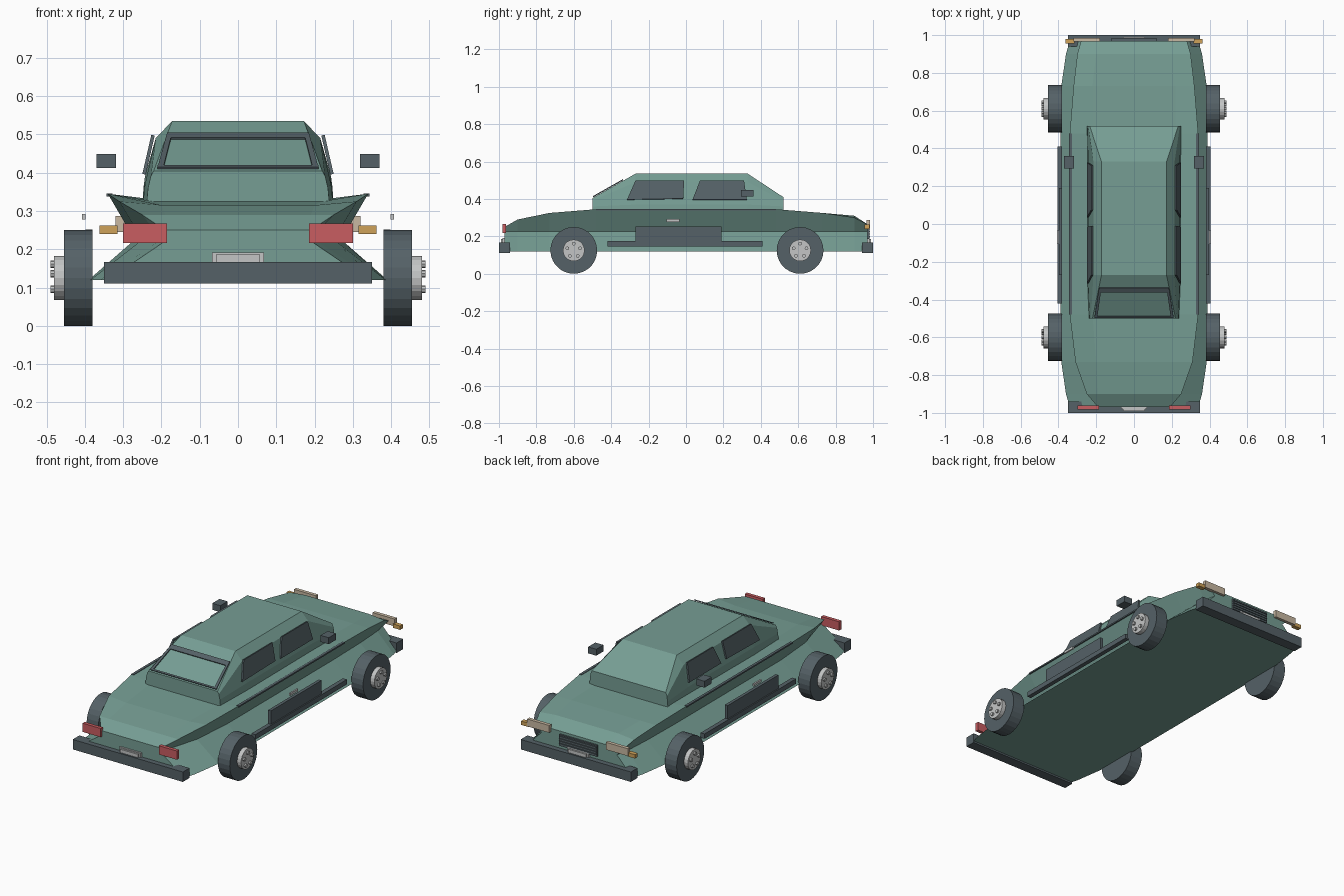
import bpy, bmesh, math
from mathutils import Vector

cube = bpy.data.objects.get("Cube")
if cube:
    bpy.data.objects.remove(cube, do_unlink=True)


def material(name, r, g, b):
    m = bpy.data.materials.new(name)
    m.use_nodes = True
    m.diffuse_color = (r, g, b, 1)
    node = next(n for n in m.node_tree.nodes if n.type == 'BSDF_PRINCIPLED')
    node.inputs["Base Color"].default_value = (r, g, b, 1)
    return m


PAINT = material("sea_green_paint", .18, .34, .295)
DARK = material("slate_grey", .09, .12, .135)
METAL = material("light_grey_metal", .55, .56, .56)
RED = material("tail_red", .58, .11, .12)
AMBER = material("indicator_amber", .62, .36, .10)
LAMP = material("lamp_cream", .58, .48, .36)


def finish(name, bm, mat):
    bmesh.ops.recalc_face_normals(bm, faces=bm.faces)
    mesh = bpy.data.meshes.new(name)
    bm.to_mesh(mesh)
    bm.free()
    mesh.materials.append(mat)
    ob = bpy.data.objects.new(name, mesh)
    bpy.context.collection.objects.link(ob)
    return ob


def box(name, mat, x, y, z):
    """Box from (min, max) ranges."""
    bm = bmesh.new()
    bmesh.ops.create_cube(bm, size=1)
    for v in bm.verts:
        v.co = [(r[0] + r[1]) / 2 + c * (r[1] - r[0]) for r, c in zip((x, y, z), v.co)]
    return finish(name, bm, mat)


def pair(name, mat, x, y, z):
    """Matching boxes on both sides."""
    box("left_" + name, mat, x, y, z)
    box("right_" + name, mat, (-x[1], -x[0]), y, z)


def loft(name, mat, sections):
    """Skin mirrored half sections, each (y, [(x, z), ...]) from the bottom up."""
    bm = bmesh.new()
    rings = []
    for y, half in sections:
        loop = half + [(-x, z) for x, z in reversed(half)]
        rings.append([bm.verts.new((x, y, z)) for x, z in loop])
    n = len(rings[0])
    for a, b in zip(rings, rings[1:]):
        for i in range(n):
            j = (i + 1) % n
            bm.faces.new((a[i], a[j], b[j], b[i]))
    bm.faces.new(rings[0])
    bm.faces.new(rings[-1])
    return finish(name, bm, mat)


def plate(name, mat, corners, thickness):
    """Flat polygon given a thickness along its normal."""
    pts = [Vector(c) for c in corners]
    normal = (pts[1] - pts[0]).cross(pts[2] - pts[0]).normalized() * thickness
    bm = bmesh.new()
    a = [bm.verts.new(p) for p in pts]
    b = [bm.verts.new(p + normal) for p in pts]
    bm.faces.new(a)
    bm.faces.new(b)
    for i in range(len(a)):
        j = (i + 1) % len(a)
        bm.faces.new((a[i], a[j], b[j], b[i]))
    return finish(name, bm, mat)


def disc(name, mat, x0, x1, y, z, radius, sides):
    """Cylinder along x."""
    bm = bmesh.new()
    bmesh.ops.create_cone(bm, cap_ends=True, segments=sides, radius1=radius,
                          radius2=radius, depth=abs(x1 - x0))
    for v in bm.verts:
        v.co = ((x0 + x1) / 2 + v.co.z, y + v.co.x, z + v.co.y)
    return finish(name, bm, mat)


# Body: wide floor, pinched waist, overhanging shoulders
# y, floor x, waist x, shoulder x, shoulder z, deck x, deck z
stations = [
    (-.97, .34, .185, .19, .25, .18, .25),
    (-.90, .36, .20, .25, .29, .19, .29),
    (-.73, .385, .25, .31, .325, .20, .315),
    (-.48, .39, .27, .34, .345, .22, .325),
    (.48, .39, .27, .34, .345, .22, .33),
    (.73, .385, .265, .32, .325, .22, .325),
    (.90, .36, .255, .30, .30, .20, .31),
    (.97, .34, .24, .28, .265, .18, .265),
]
loft("body", PAINT, [
    (y, [(fx, .12), (wx, .225), (sx, sz), (dx, dz)])
    for y, fx, wx, sx, sz, dx, dz in stations])

# Cabin
wall = [(.25, .305), (.243, .37), (.215, .49), (.172, .535)]
loft("cabin", PAINT, [
    (-.5, [(.24, .305), (.235, .36), (.228, .39), (.22, .405)]),
    (-.27, wall),
    (.33, wall),
    (.52, [(.25, .305), (.247, .36), (.243, .39), (.235, .41)])])


# Window frame lying on the sloping rear of the cabin
def on_slope(x, y):
    return (x, y, .405 + (y + .5) * .13 / .23 + .002)


low, high = -.495, -.335
bars = [
    [(-.185, high - .025), (.185, high - .025), (.185, high), (-.185, high)],
    [(-.21, low), (.21, low), (.21, low + .008), (-.21, low + .008)],
]
for s in (-1, 1):
    bars.append([(s * .21, low), (s * .195, low), (s * .172, high), (s * .185, high)][::s * -1])
for i, bar in enumerate(bars):
    plate(f"rear_window_frame_{i + 1}", DARK, [on_slope(*p) for p in bar], .006)


# Side windows
def window_x(z):
    return .241 - (z - .395) * .23


panes = {
    "rear_side_window": [(-.315, .395), (-.015, .40), (-.01, .497), (-.27, .497)],
    "front_side_window": [(.035, .395), (.325, .395), (.31, .497), (.075, .497)],
}
for name, pane in panes.items():
    for side, s in (("left", 1), ("right", -1)):
        corners = [(s * window_x(z), y, z) for y, z in pane]
        plate(f"{side}_{name}", DARK, corners[::s], .009)

# Wheels with hubs and bolts
for side, s in (("left", 1), ("right", -1)):
    for end, y in (("rear", -.6), ("front", .61)):
        tag = f"{side}_{end}"
        disc(tag + "_tyre", DARK, s * .38, s * .455, y, .125, .125, 28)
        disc(tag + "_hub", METAL, s * .45, s * .48, y, .125, .058, 20)
        for k in range(5):
            a = math.tau * k / 5 + math.pi / 2
            disc(f"{tag}_bolt_{k + 1}", METAL, s * .478, s * .49,
                 y + .036 * math.cos(a), .125 + .036 * math.sin(a), .01, 8)

# Bumpers and blank number plates
for end, s in (("rear", -1), ("front", 1)):
    def span(a, b):
        return tuple(sorted((s * a, s * b)))
    box(end + "_bumper", DARK, (-.35, .35), span(.94, 1), (.11, .167))
    box(end + "_plate_holder", METAL, (-.068, .068), span(.965, .98), (.165, .192))
    box(end + "_number_plate", METAL, (-.057, .057), span(.975, .99), (.162, .186))

# Lamps
pair("tail_lamp", RED, (.185, .30), (-.982, -.962), (.217, .267))
pair("head_lamp", LAMP, (.18, .32), (.965, .985), (.245, .287))
pair("indicator", AMBER, (.315, .362), (.955, .98), (.24, .262))

# Grille
box("grille", DARK, (-.12, .12), (.965, .98), (.185, .25))
for k in range(4):
    z = .195 + k * .014
    box(f"grille_slat_{k + 1}", DARK, (-.118, .118), (.975, .985), (z, z + .006))

# Side trim, door handles and mirrors
pair("door_panel", DARK, (.38, .398), (-.27, .19), (.15, .252))
pair("sill_strip", DARK, (.38, .405), (-.42, .41), (.147, .175))
pair("shoulder_trim", DARK, (.328, .343), (-.48, .48), (.338, .346))
pair("door_handle", METAL, (.398, .407), (-.105, -.035), (.278, .292))
pair("mirror", DARK, (.318, .37), (.295, .36), (.412, .449))
